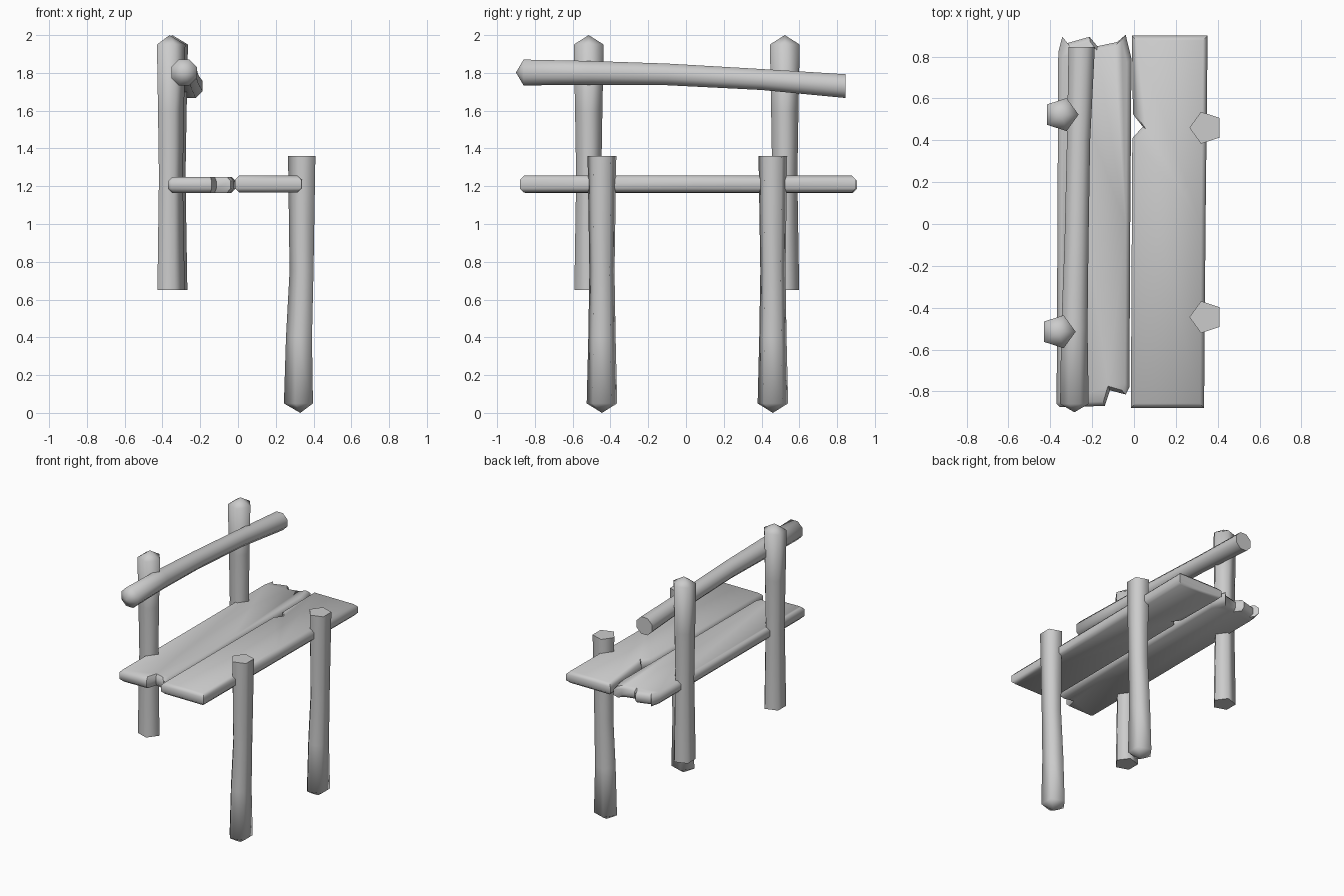
import bpy, bmesh
from math import radians, pi, sin, cos
from mathutils import Vector

cube = bpy.data.objects.get("Cube")
if cube:
    bpy.data.objects.remove(cube, do_unlink=True)

grey = bpy.data.materials.new("plain grey")
grey.use_nodes = True
grey.diffuse_color = (0.6, 0.6, 0.6, 1)
grey.node_tree.nodes["Principled BSDF"].inputs["Base Color"].default_value = (0.6, 0.6, 0.6, 1)


def finish(name, bm, angle):
    bmesh.ops.recalc_face_normals(bm, faces=bm.faces[:])
    mesh = bpy.data.meshes.new(name)
    bm.to_mesh(mesh)
    bm.free()
    mesh.materials.append(grey)
    obj = bpy.data.objects.new(name, mesh)
    bpy.context.collection.objects.link(obj)
    bpy.ops.object.select_all(action='DESELECT')
    obj.select_set(True)
    bpy.context.view_layer.objects.active = obj
    bpy.ops.object.shade_smooth_by_angle(angle=radians(angle))


def bridge(bm, rings):
    for a, b in zip(rings, rings[1:]):
        for i in range(len(a)):
            j = (i + 1) % len(a)
            bm.faces.new((a[i], a[j], b[j], b[i]))


def log(name, stations, tip, sides, phase, u, v):
    """Rough pole: rings of (centre, radius), flat first end, pointed last end."""
    bm = bmesh.new()
    rings = []
    for centre, r in stations:
        angles = [radians(phase) + 2 * pi * i / sides for i in range(sides)]
        rings.append([bm.verts.new(Vector(centre) + r * (cos(a) * u + sin(a) * v))
                      for a in angles])
    bridge(bm, rings)
    bm.faces.new(rings[0])
    point = bm.verts.new(tip)
    last = rings[-1]
    for i in range(sides):
        bm.faces.new((last[i], last[(i + 1) % sides], point))
    finish(name, bm, 80)


def plank(name, outline, low, high, edge=0.022):
    """Board from an outline, with its upper and lower rims chamfered."""
    bm = bmesh.new()
    xs, ys = zip(*outline)
    cx, cy = (min(xs) + max(xs)) / 2, (min(ys) + max(ys)) / 2
    sx = 1 - 2 * edge / (max(xs) - min(xs))
    sy = 1 - 2 * edge / (max(ys) - min(ys))
    rings = []
    for z, inset in ((low, True), (low + edge, False), (high - edge, False), (high, True)):
        kx, ky = (sx, sy) if inset else (1, 1)
        rings.append([bm.verts.new((cx + (x - cx) * kx, cy + (y - cy) * ky, z))
                      for x, y in outline])
    bridge(bm, rings)
    bm.faces.new(rings[0])
    bm.faces.new(rings[-1])
    finish(name, bm, 50)


X, Y, Z = Vector((1, 0, 0)), Vector((0, 1, 0)), Vector((0, 0, 1))

# Short posts: flat on top, pointed at the foot
for name, y in (("short_post_front", -0.445), ("short_post_back", 0.46)):
    log(name, [((0.345, y, 1.36), 0.08), ((0.343, y, 0.75), 0.07),
               ((0.33, y, 0.4), 0.076), ((0.328, y, 0.05), 0.085)],
        (0.33, y, 0), 5, 36, X, Y)

# Tall posts: flat underneath, pointed on top
for name, x, y in (("tall_post_front", -0.362, -0.515), ("tall_post_back", -0.348, 0.523)):
    log(name, [((x, y, 0.65), 0.08), ((x, y, 1.25), 0.07),
               ((x, y, 1.6), 0.076), ((x, y, 1.95), 0.083)],
        (x, y, 2), 5, 0, X, Y)

# Sagging hand rail
log("hand_rail", [((-0.25, 0.845, 1.73), 0.068), ((-0.265, 0.4, 1.765), 0.06),
                  ((-0.275, -0.1, 1.792), 0.062), ((-0.285, -0.5, 1.8), 0.068),
                  ((-0.285, -0.86, 1.802), 0.074)],
    (-0.285, -0.9, 1.802), 8, 22.5, X, Z)

# Whole plank with a notch in its inner edge
plank("notched_plank", [(-0.015, -0.88), (0.335, -0.88), (0.342, 0), (0.352, 0.9),
                        (-0.01, 0.9), (-0.005, 0.525), (0.042, 0.465), (-0.008, 0.41)],
      1.167, 1.256)

# Broken plank with splintered ends
plank("splintered_plank", [(-0.37, -0.86), (-0.355, -0.875), (-0.14, -0.87), (-0.115, -0.795),
                           (-0.04, -0.815), (-0.022, -0.78), (-0.018, 0), (-0.012, 0.79),
                           (-0.04, 0.905), (-0.08, 0.87), (-0.175, 0.85), (-0.213, 0.895),
                           (-0.318, 0.865), (-0.343, 0.895), (-0.362, 0.82)],
      1.165, 1.25)
